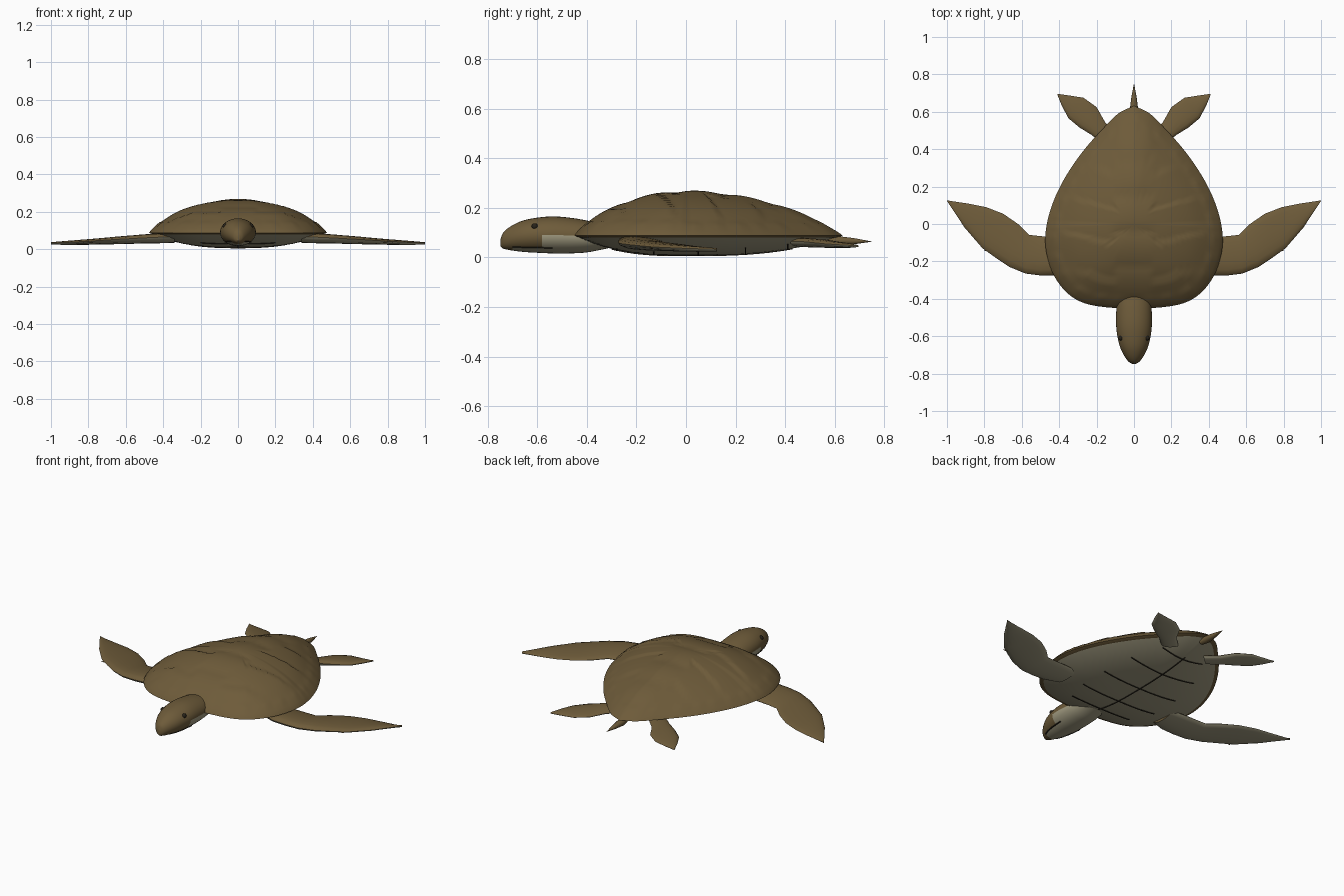
import bpy, bmesh, math
from mathutils import Vector

if "Cube" in bpy.data.objects:
    bpy.data.objects.remove(bpy.data.objects["Cube"])


def material(name, rgb):
    m = bpy.data.materials.new(name)
    m.diffuse_color = (*rgb, 1)
    m.use_nodes = True
    m.node_tree.nodes["Principled BSDF"].inputs["Base Color"].default_value = m.diffuse_color
    return m


BROWN = material("olive_brown", (0.155, 0.105, 0.042))
CREAM = material("belly_cream", (0.36, 0.33, 0.22))
DARK = material("dark_lines", (0.02, 0.016, 0.01))


def spline(pts, steps):
    """Smooth curve through points."""
    p = [Vector(q) for q in pts]
    p = [2 * p[0] - p[1]] + p + [2 * p[-1] - p[-2]]
    out = []
    for i in range(1, len(p) - 2):
        a, b, c, d = p[i - 1:i + 3]
        for k in range(steps):
            t = k / steps
            out.append(0.5 * (2 * b + (c - a) * t + (2 * a - 5 * b + 4 * c - d) * t * t
                              + (3 * b - a - 3 * c + d) * t ** 3))
    return out + [p[-2]]


def loft(name, rings, mats, rule=None, angle=40):
    """Skin closed rings, cap both ends, colour faces by rule."""
    bm = bmesh.new()
    rows = [[bm.verts.new(v) for v in r] for r in rings]
    n = len(rows[0])
    for a, b in zip(rows, rows[1:]):
        for i in range(n):
            bm.faces.new((a[i], a[(i + 1) % n], b[(i + 1) % n], b[i]))
    bm.faces.new(rows[0])
    bm.faces.new(rows[-1])
    bmesh.ops.remove_doubles(bm, verts=bm.verts, dist=1e-5)
    bmesh.ops.recalc_face_normals(bm, faces=bm.faces)
    bm.normal_update()
    if rule:
        for f in bm.faces:
            f.material_index = rule(f.calc_center_median(), f.normal)
    me = bpy.data.meshes.new(name)
    bm.to_mesh(me)
    bm.free()
    for m in mats:
        me.materials.append(m)
    ob = bpy.data.objects.new(name, me)
    bpy.context.collection.objects.link(ob)
    bpy.ops.object.select_all(action='DESELECT')
    ob.select_set(True)
    bpy.context.view_layer.objects.active = ob
    bpy.ops.object.shade_smooth_by_angle(angle=math.radians(angle))
    return ob


# Shell outline, egg shaped with the point at the back
half = spline([(0, -.45), (.13, -.447), (.26, -.425), (.35, -.375), (.42, -.29), (.46, -.19),
               (.475, -.09), (.464, .01), (.435, .11), (.39, .21), (.33, .31), (.26, .405),
               (.175, .5), (.085, .59), (0, .632)], 5)
outline = half + [Vector((-p.x, p.y)) for p in half[-2:0:-1]]


def scutes(x, y, r):
    """Small steps of the shell plates."""
    if r > .88:                                       # marginal plates
        return .006 * (1 - r) / .12 * ((math.atan2(abs(x), -y) * 13 / math.pi) % 1)
    if abs(x) < .10:                                  # plates along the spine
        t = ((y + .42) / .19) % 1
        return .011 * math.sin(math.pi * t) ** .7 * (1 - r * .6)
    t = ((y + .42 - .25 * abs(x)) / .19 + .5) % 1     # side plates
    return .009 * t ** .8 * min(1, (.9 - r) * 5)


def dome(p, r):
    x, y = p.x * r, p.y * r
    h = .172 * (1 - r * r) ** (.8 if y < 0 else .88)
    return (x, y, .088 + h + scutes(x, y, r))


def belly_z(r):
    return .09 - .082 * (1 - r ** 2.8)


rs = [1, .985, .96, .92, .885] + [.86 - .05 * i for i in range(17)] + [.02]
loft("shell", [[(p.x * .96, p.y * .96, .08) for p in outline]]
     + [[dome(p, r) for p in outline] for r in rs], [BROWN])
loft("belly", [[(p.x * r, p.y * r, belly_z(r)) for p in outline]
               for r in (.985, .95, .9, .82, .73, .62, .5, .36, .2, .04)], [CREAM])


def belly_line(name, a, b):
    """Thin groove line following the belly."""
    a, b = Vector(a), Vector(b)
    rings = []
    d = (b - a).normalized()
    side = Vector((-d.y, d.x)) * .003
    for i in range(17):
        q = a.lerp(b, i / 16)
        ray = max(outline, key=lambda o: o.normalized().dot(q.normalized()))
        z = belly_z(min(1, q.length / ray.length))
        rings.append([(q.x + side.x * s, q.y + side.y * s, z + dz)
                      for s, dz in ((-1, .004), (1, .004), (1, -.003), (-1, -.003))])
    loft(name, rings, [DARK])


belly_line("belly_centre_line", (0, -.30), (0, .43))
for i, (y, w) in enumerate([(-.28, .2), (-.13, .25), (.05, .25), (.24, .22), (.41, .14)]):
    belly_line(f"belly_cross_line_{i + 1}", (-w, y), (w, y))

# Head and neck: y, half width, bottom, top
sections = spline([(-.748, .008, .045, .075), (-.735, .03, .035, .103), (-.70, .055, .028, .130),
                   (-.65, .077, .022, .151), (-.58, .092, .018, .163), (-.52, .096, .016, .165),
                   (-.45, .094, .017, .158), (-.39, .088, .022, .147), (-.30, .08, .04, .13)], 5)
rings = []
for y, w, lo, hi in sections:
    rings.append([(w * math.cos(a), y, (lo + hi) / 2 + (hi - lo) / 2 * math.sin(a))
                  for a in (2 * math.pi * k / 32 for k in range(32))])


def chin(c, n):
    return int((c.y > -.575 and c.z < .088) or (c.y > -.70 and c.z < .04))


loft("head", rings, [BROWN, CREAM], chin)


def cone(name, base, tip, rx, rz, mat):
    """Tapered spike from base to tip."""
    base, tip = Vector(base), Vector(tip)
    d = tip - base
    side = Vector((-d.y, d.x, 0)).normalized()
    rows = []
    for t, s in ((0, .7), (.25, 1), (.6, .65), (1, .02)):
        rows.append([base + d * t + side * rx * s * math.cos(a) + Vector((0, 0, rz * s * math.sin(a)))
                     for a in (2 * math.pi * k / 10 for k in range(10))])
    loft(name, rows, [mat])


cone("tail", (0, .57, .068), (0, .75, .064), .022, .02, BROWN)

# Flippers: leading edge, trailing edge, mid height and half thickness per station
FRONT = [((.34, -.25), (.34, -.08), .060, .026), ((.42, -.275), (.42, -.07), .057, .025),
         ((.50, -.275), (.50, -.065), .054, .023), ((.58, -.265), (.56, -.058), .050, .021),
         ((.665, -.23), (.62, .0), .046, .019), ((.74, -.18), (.70, .055), .042, .016),
         ((.81, -.13), (.79, .09), .038, .014), ((.905, -.02), (.88, .108), .034, .011),
         ((1.0, .123), (.998, .126), .031, .006)]
REAR = [((.16, .42), (.09, .48), .060, .016), ((.225, .475), (.155, .545), .058, .018),
        ((.29, .515), (.20, .625), .055, .016), ((.35, .565), (.27, .675), .051, .012),
        ((.385, .63), (.345, .687), .048, .009), ((.41, .692), (.408, .696), .046, .004)]


def flipper(name, stations, sx):
    rows = []
    for a, b, z, t in stations:
        a, b = Vector(a), Vector(b)
        mid, arm = (a + b) / 2, (a - b) / 2
        row = []
        for k in range(16):
            c, s = math.cos(math.pi * k / 8), math.sin(math.pi * k / 8)
            q = mid + arm * c
            row.append((sx * q.x, q.y, z + t * s * (1 + .25 * c) + t * .3 * c))
        rows.append(row)
    loft(name, rows, [BROWN, CREAM], lambda c, n: int(n.z < -.1))


for side, sx in (("left", 1), ("right", -1)):
    flipper(f"front_flipper_{side}", FRONT, sx)
    flipper(f"rear_flipper_{side}", REAR, sx)
    cone(f"claw_{side}", (sx * .77, -.135, .04), (sx * .805, -.145, .04), .006, .006, BROWN)
    # Eye
    bpy.ops.mesh.primitive_uv_sphere_add(segments=16, ring_count=8, radius=.013,
                                         location=(sx * .070, -.61, .125))
    eye = bpy.context.object
    eye.name = f"eye_{side}"
    eye.data.materials.append(DARK)
    bpy.ops.object.shade_smooth()
    # Mouth line
    mouth = []
    for i in range(10):
        y = -.70 + i * .018
        q = min(sections, key=lambda s: abs(s[0] - y))
        z = .042 - i * .0004
        k = (z - (q[2] + q[3]) / 2) / ((q[3] - q[2]) / 2)
        x = sx * q[1] * math.sqrt(max(0, 1 - k * k))
        mouth.append([(x + dx, y, z + dz) for dx, dz in
                      ((-.003, -.002), (.003, -.002), (.003, .002), (-.003, .002))])
    loft(f"mouth_line_{side}", mouth, [DARK])
